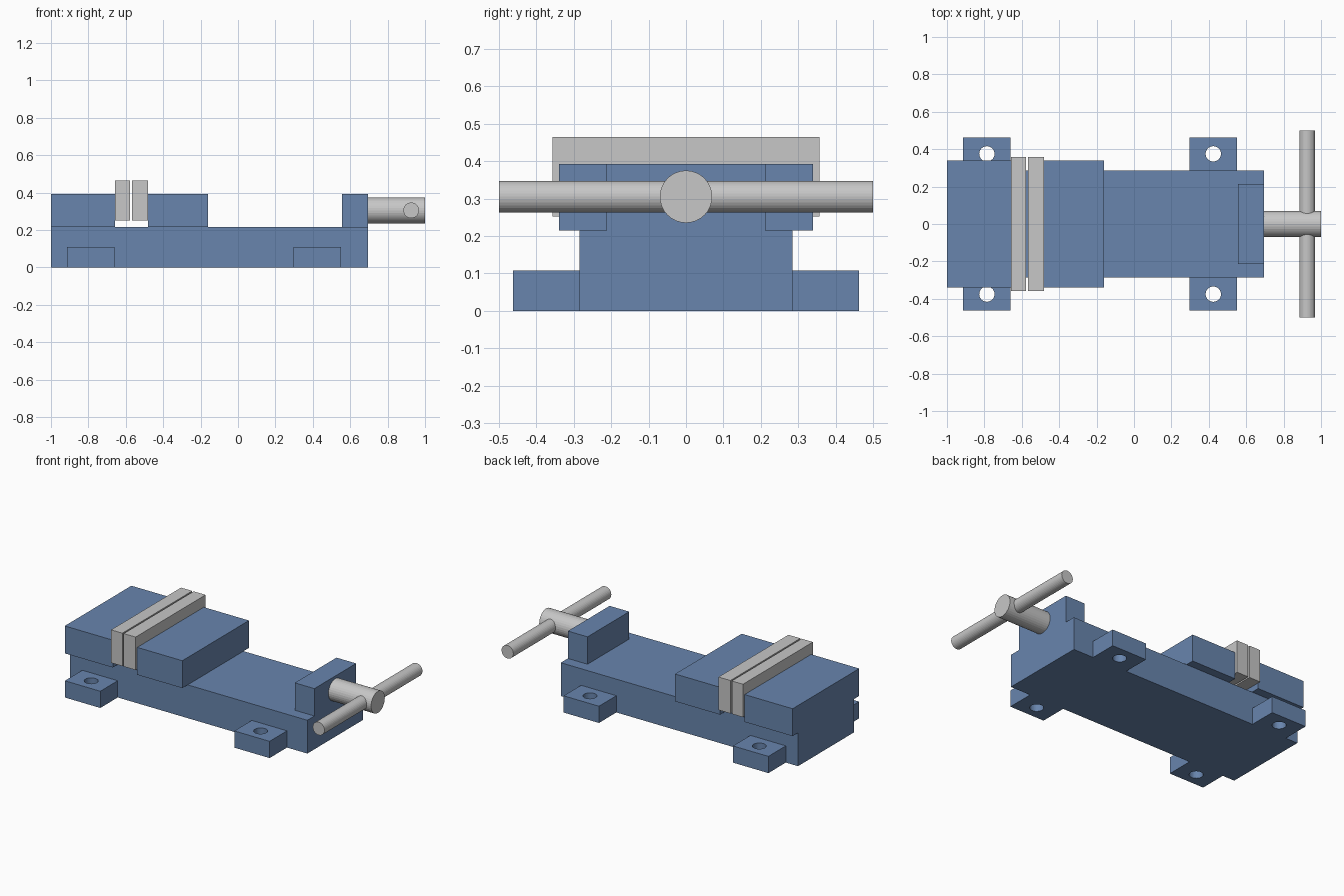
import bpy
import math

if "Cube" in bpy.data.objects:
    bpy.data.objects.remove(bpy.data.objects["Cube"], do_unlink=True)


def make_material(name, rgb):
    mat = bpy.data.materials.new(name)
    mat.use_nodes = True
    color = (*rgb, 1.0)
    mat.diffuse_color = color
    mat.node_tree.nodes["Principled BSDF"].inputs["Base Color"].default_value = color
    return mat


blue = make_material("painted blue", (0.14, 0.235, 0.42))
steel = make_material("bare steel", (0.57, 0.57, 0.57))


def box(name, x, y, z, mat):
    """Block from (min, max) ranges on each axis."""
    ranges = (x, y, z)
    bpy.ops.mesh.primitive_cube_add(size=1, location=[(a + b) / 2 for a, b in ranges])
    obj = bpy.context.object
    obj.name = name
    for v in obj.data.vertices:
        for i, (a, b) in enumerate(ranges):
            v.co[i] *= b - a
    obj.data.materials.append(mat)
    return obj


def rod(name, center, radius, length, rotation, mat, sides=32):
    bpy.ops.mesh.primitive_cylinder_add(vertices=sides, radius=radius, depth=length,
                                        location=center, rotation=rotation)
    obj = bpy.context.object
    obj.name = name
    obj.data.materials.append(mat)
    return obj


BED_TOP = 0.215
JAW_TOP = 0.392
BED_HALF = 0.285
JAW_HALF = 0.34
PLATE_HALF = 0.357
SCREW_Z = 0.305

# Bed, jaws and the block that carries the screw
box("bed", (-1, 0.695), (-BED_HALF, BED_HALF), (0, BED_TOP), blue)
box("fixed_jaw", (-1, -0.657), (-JAW_HALF, JAW_HALF), (BED_TOP, JAW_TOP), blue)
box("sliding_jaw", (-0.482, -0.16), (-JAW_HALF, JAW_HALF), (BED_TOP, JAW_TOP), blue)
box("screw_block", (0.555, 0.695), (-0.213, 0.213), (BED_TOP, JAW_TOP), blue)

# Gripping plates
for name, x in (("fixed_jaw_plate", (-0.657, -0.577)),
                ("sliding_jaw_plate", (-0.567, -0.482))):
    box(name, x, (-PLATE_HALF, PLATE_HALF), (0.252, 0.465), steel)

# Mounting lugs with bolt holes
for end, x in (("fixed_end", (-0.913, -0.66)), ("screw_end", (0.298, 0.55))):
    for side, s in (("front", -1), ("back", 1)):
        y = sorted((s * BED_HALF, s * 0.463))
        lug = box(f"{end}_{side}_lug", x, y, (0, 0.108), blue)
        cutter = rod(f"{end}_{side}_hole_cutter", (sum(x) / 2, s * 0.375, 0.054),
                     0.041, 0.3, (0, 0, 0), blue)
        cutter.hide_render = True
        cutter.hide_set(True)
        cutter.display_type = 'WIRE'
        hole = lug.modifiers.new("bolt hole", 'BOOLEAN')
        hole.operation = 'DIFFERENCE'
        hole.solver = 'EXACT'
        hole.object = cutter

# Screw and turning handle
rod("screw", (0.845, 0, SCREW_Z), 0.07, 0.31, (0, math.pi / 2, 0), steel)
rod("handle", (0.926, 0, SCREW_Z), 0.042, 1.0, (math.pi / 2, 0, 0), steel)
